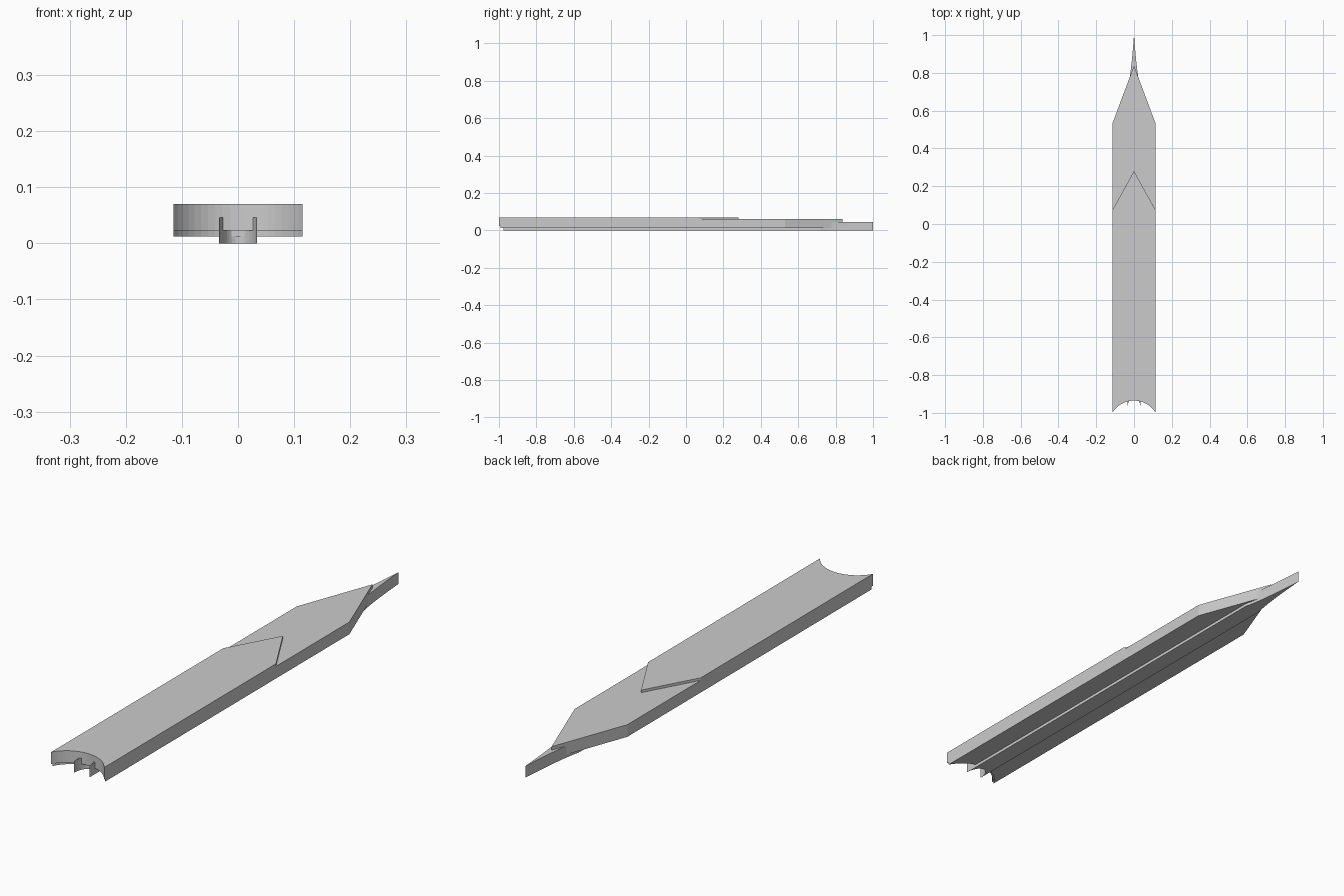
import bpy, bmesh, math

if "Cube" in bpy.data.objects:
    bpy.data.objects.remove(bpy.data.objects["Cube"])


def prism(name, outline, z0, z1):
    """Extrude a closed plan outline between two heights."""
    bm = bmesh.new()
    face = bm.faces.new([bm.verts.new((x, y, z0)) for x, y in outline])
    ext = bmesh.ops.extrude_face_region(bm, geom=[face])
    for v in ext["geom"]:
        if isinstance(v, bmesh.types.BMVert):
            v.co.z = z1
    bmesh.ops.recalc_face_normals(bm, faces=bm.faces)
    mesh = bpy.data.meshes.new(name)
    bm.to_mesh(mesh)
    bm.free()
    obj = bpy.data.objects.new(name, mesh)
    bpy.context.collection.objects.link(obj)
    return obj


def hollow_end(half, y_corner, depth, spread=math.pi, n=20):
    """Concave arc from the -x corner to the +x corner."""
    pts = []
    low = math.cos(spread / 2)
    for i in range(n + 1):
        a = spread * (i / n - 0.5)
        x = half * math.sin(a) / math.sin(spread / 2)
        pts.append((x, y_corner + depth * (math.cos(a) - low) / (1 - low)))
    return pts


def mirrored(right):
    """Right-hand edge (front to back), tip on the centre line, then the left edge."""
    return right + [(-x, y) for x, y in reversed(right) if x > 0]


W = 0.115
ARC = 2.06  # opening angle of the body's hollow end
nose = mirrored([(W, 0.53), (0, 0.838)])

# Thin bottom layer, set back slightly at the front
prism("bottom_layer", hollow_end(W, -0.993, 0.075, ARC) + nose, 0.012, 0.023)

# Main body with pointed nose
prism("main_body", hollow_end(W, -1.0, 0.065, ARC) + nose, 0.023, 0.06)

# Raised top plate ending in a chevron
prism("top_plate", hollow_end(W, -1.0, 0.065, ARC)
      + mirrored([(W, 0.072), (0, 0.28)]), 0.06, 0.07)

# Central keel: forked at the front, needle tip at the back
needle = mirrored([(0.034, 0.72), (0.026, 0.755), (0.019, 0.80),
                   (0.012, 0.86), (0.006, 0.925), (0, 1.0)])
prism("central_keel", hollow_end(0.034, -0.975, 0.06) + needle, 0.0, 0.046)
